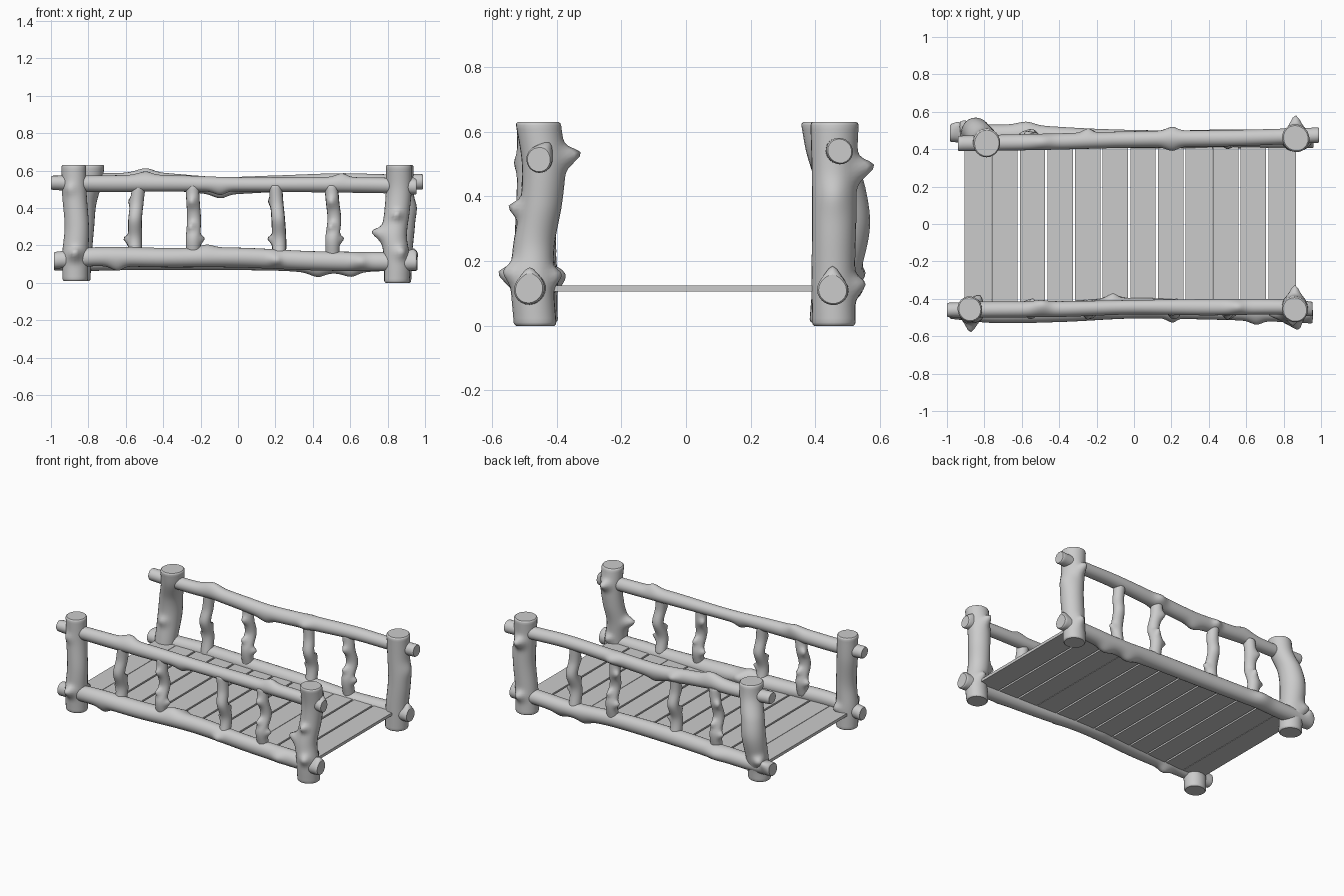
import bpy, bmesh, math, random
from mathutils import Vector

random.seed(4)
SIDES = 24


def spline(pts, t):
    """Smooth interpolation through (t, a, b, r) points."""
    i = 0
    while i < len(pts) - 2 and t > pts[i + 1][0]:
        i += 1
    p0, p1, p2, p3 = pts[max(i - 1, 0)], pts[i], pts[i + 1], pts[min(i + 2, len(pts) - 1)]
    h = p2[0] - p1[0]
    u = (t - p1[0]) / h
    out = []
    for k in (1, 2, 3):
        m1 = (p2[k] - p0[k]) / (p2[0] - p0[0]) * h
        m2 = (p3[k] - p1[k]) / (p3[0] - p1[0]) * h
        out.append((2*u**3 - 3*u**2 + 1) * p1[k] + (u**3 - 2*u**2 + u) * m1
                   + (3*u**2 - 2*u**3) * p2[k] + (u**3 - u**2) * m2)
    return out


def log(name, axis, pts, knots=()):
    """Wobbly log along 'x' (a=y, b=z) or 'z' (a=x, b=y); knots = (t, angle, height, width)."""
    def place(t, a, b):
        return Vector((t, a, b)) if axis == 'x' else Vector((a, b, t))
    t0, t1 = pts[0][0], pts[-1][0]
    n = int((t1 - t0) / 0.014)
    steps = [(t0, 0.9), (t0 + 0.004, 0.97)]
    steps += [(t0 + 0.01 + (t1 - t0 - 0.02) * i / n, 1.0) for i in range(n + 1)]
    steps += [(t1 - 0.004, 0.97), (t1, 0.9)]
    bumps = []
    for t, ang, h, w in knots:
        a, b, r = spline(pts, t)
        c, s = math.cos(math.radians(ang)), math.sin(math.radians(ang))
        bumps.append((place(t, a + r * c, b + r * s), place(0.25, c, s) * h, w))
    ph = random.uniform(0, 6)
    bm = bmesh.new()
    rings = []
    for t, k in steps:
        a, b, r = spline(pts, t)
        ring = []
        for j in range(SIDES):
            th = math.tau * j / SIDES
            rr = r * k * (1 + 0.03 * math.sin(2 * th + ph + 4 * t))
            v = place(t, a + rr * math.cos(th), b + rr * math.sin(th))
            off = Vector((0, 0, 0))
            for pos, d, w in bumps:
                off += d * math.exp(-((v - pos).length / w) ** 2)
            ring.append(bm.verts.new(v + off))
        rings.append(ring)
    for p, q in zip(rings, rings[1:]):
        for j in range(SIDES):
            m = (j + 1) % SIDES
            bm.faces.new((p[j], p[m], q[m], q[j]))
    bm.faces.new(rings[0][::-1])
    bm.faces.new(rings[-1])
    bmesh.ops.recalc_face_normals(bm, faces=bm.faces)
    for f in bm.faces:
        f.smooth = len(f.verts) == 4
    me = bpy.data.meshes.new(name)
    bm.to_mesh(me)
    bm.free()
    bpy.context.collection.objects.link(bpy.data.objects.new(name, me))


# Corner posts
log("post_front_left", 'z', [(0.01, -.87, -.46, .066), (.15, -.87, -.465, .068), (.3, -.862, -.465, .064),
                             (.48, -.875, -.455, .066), (.63, -.878, -.455, .067)],
    [(.15, 268, .05, .032), (.14, 60, .03, .03), (.5, 250, .015, .03)])
log("post_front_right", 'z', [(0, .85, -.466, .067), (.13, .85, -.475, .068), (.25, .835, -.47, .066),
                              (.38, .85, -.447, .066), (.5, .86, -.44, .068), (.63, .86, -.457, .07)],
    [(.52, 90, .05, .028), (.26, 185, .055, .032), (.36, 270, .035, .024), (.16, 290, .03, .03),
     (.15, 80, .03, .025)])
log("post_back_left", 'z', [(.01, -.86, .45, .07), (.12, -.855, .46, .07), (.3, -.845, .49, .077),
                            (.42, -.83, .48, .074), (.54, -.795, .445, .072), (.63, -.787, .432, .075)],
    [(.15, 130, .04, .035), (.27, 270, .02, .03)])
log("post_back_right", 'z', [(0, .855, .457, .069), (.15, .86, .455, .069), (.33, .875, .458, .07),
                             (.48, .868, .458, .07), (.63, .865, .459, .074)],
    [(.48, 92, .055, .032), (.12, 85, .035, .03), (.4, 0, .012, .05)])

# Rails on both sides
log("rail_front_upper", 'x', [(-1, -.46, .535, .038), (-.8, -.457, .53, .043), (-.4, -.455, .532, .043),
                              (0, -.445, .527, .038), (.4, -.445, .525, .042), (.8, -.443, .52, .041),
                              (.955, -.455, .513, .04)],
    [(-.5, 60, .025, .05), (-.1, 270, .02, .04), (.55, 90, .02, .04), (.92, 60, .02, .025)])
log("rail_front_lower", 'x', [(-.985, -.465, .12, .043), (-.75, -.48, .14, .05), (-.4, -.47, .135, .053),
                              (0, -.45, .135, .054), (.4, -.462, .118, .05), (.8, -.475, .113, .05),
                              (.955, -.485, .113, .047)],
    [(-.12, 15, .03, .04), (-.17, 85, .016, .05), (-.65, 265, .025, .04), (.2, 185, .022, .03),
     (.65, 180, .02, .04), (.93, 90, .02, .025)])
log("rail_back_upper", 'x', [(-.94, .43, .555, .04), (-.7, .435, .545, .042), (-.45, .44, .545, .044),
                             (-.1, .45, .52, .045), (.2, .455, .53, .044), (.55, .46, .545, .042),
                             (.8, .468, .54, .041), (.99, .475, .54, .041)],
    [(-.5, 88, .022, .06), (-.1, 265, .022, .05), (.2, 0, .02, .04), (.2, 185, .02, .04), (-.25, 0, .022, .03)])
log("rail_back_lower", 'x', [(-.985, .485, .11, .045), (-.8, .48, .112, .05), (-.58, .478, .118, .05),
                             (-.2, .46, .12, .05), (.2, .452, .115, .049), (.5, .455, .1, .05),
                             (.8, .455, .11, .048), (.96, .453, .11, .047)],
    [(-.95, 40, .03, .03), (-.58, 0, .018, .06), (.42, 270, .022, .05), (.6, 260, .022, .05), (.93, 90, .03, .025)])

# Balusters between the rails
for side, y, z0, z1 in (("front", -.455, .14, .52), ("back", .455, .12, .53)):
    for i, (x0, x1, x2) in enumerate(((-.55, -.55, -.53), (-.24, -.235, -.245),
                                      (.22, .215, .2), (.505, .515, .497))):
        s = 1 if i % 2 else -1
        w = .016 * s
        log(f"baluster_{side}_{i + 1}", 'z',
            [(z0, x0, y, .036), (.24, x0, y - w, .037), (.34, x1, y + w, .036), (.43, (x1 + x2) / 2, y, .035),
             (z1, x2, y, .036)],
            [(.23, 90 - 80 * s, .028, .02), (.3, 250 if i % 2 else 80, .025, .02),
             (.43, 200 + 60 * s, .022, .025)])

# Deck planks
N, X0, X1 = 12, -.906, .866
step = (X1 - X0) / N
for i in range(N):
    gap = .003 if i in (0, 8) else .012
    a, b = X0 + i * step, X0 + (i + 1) * step - (gap if i < N - 1 else 0)
    bpy.ops.mesh.primitive_cube_add(size=1, location=((a + b) / 2, 0, .115))
    plank = bpy.context.object
    plank.name = f"plank_{i + 1}"
    plank.scale = (b - a, .92, .019)
